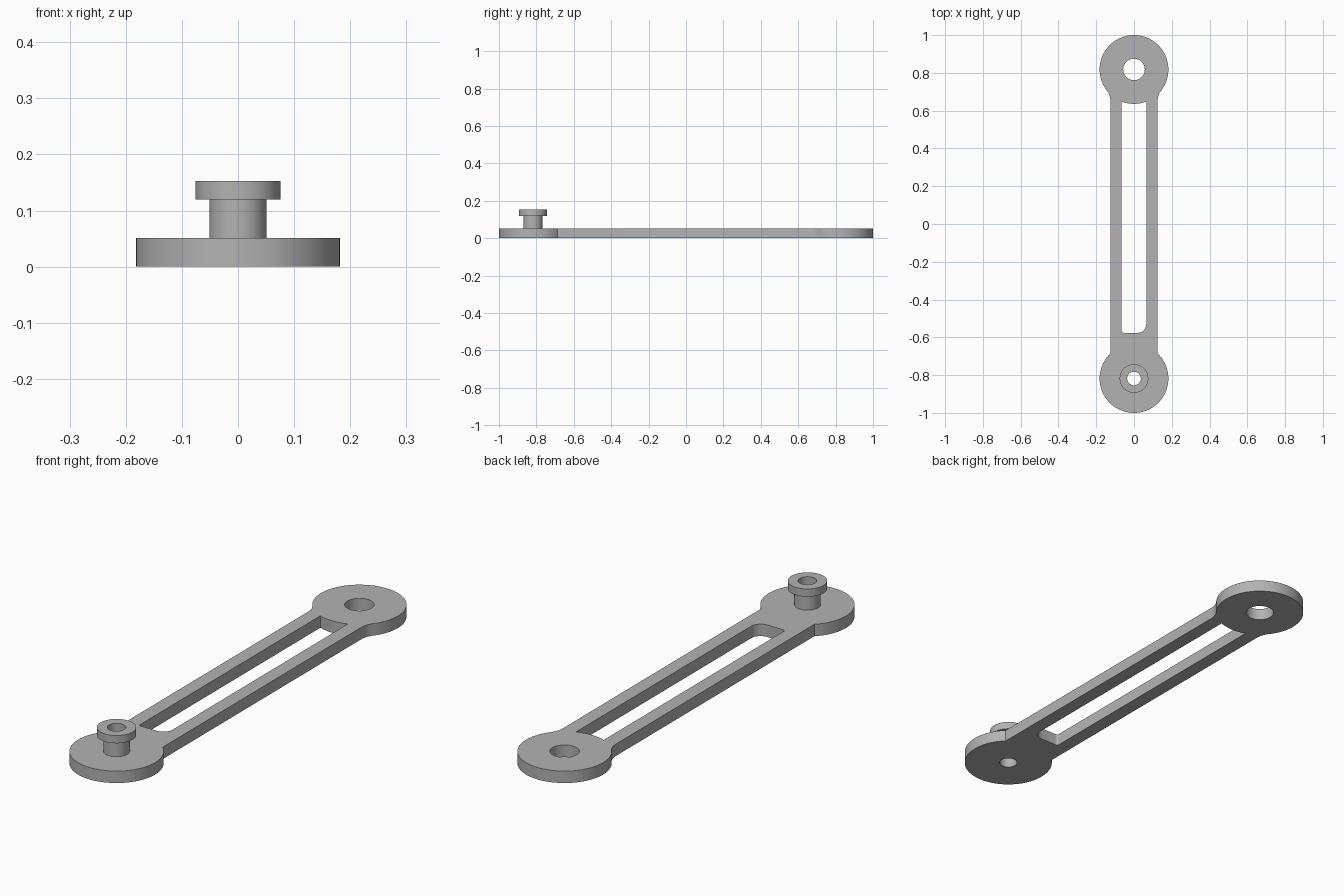
import bpy, bmesh
from math import sin, cos, pi, radians, sqrt, atan2, asin, acos

cube = bpy.data.objects.get("Cube")
if cube:
    bpy.data.objects.remove(cube)

THICK = 0.051       # plate thickness
END_Y = 0.818       # distance of each end disc from the middle
END_R = 0.182       # end disc radius
ARM = 0.125         # half width of the arm
SLOT = 0.065        # half width of the slot
SLOT_Y = -0.576     # closed end of the slot
FILLET = 0.09       # blend between arm and far disc
EYE_R = 0.057
BORE_R = 0.036

grey = bpy.data.materials.new("plain_grey")
grey.use_nodes = True
colour = (0.45, 0.45, 0.45, 1)
grey.diffuse_color = colour
grey.node_tree.nodes["Principled BSDF"].inputs["Base Color"].default_value = colour


def arc(cx, cy, r, a, b, n):
    return [(cx + r * cos(a + (b - a) * i / n), cy + r * sin(a + (b - a) * i / n))
            for i in range(n + 1)]


def circle(cy, r, n=64):
    return arc(0, cy, r, 0, 2 * pi, n)[:-1]


def finish(bm, name):
    bmesh.ops.recalc_face_normals(bm, faces=bm.faces[:])
    mesh = bpy.data.meshes.new(name)
    bm.to_mesh(mesh)
    bm.free()
    mesh.materials.append(grey)
    obj = bpy.data.objects.new(name, mesh)
    bpy.context.collection.objects.link(obj)
    bpy.ops.object.select_all(action='DESELECT')
    obj.select_set(True)
    bpy.context.view_layer.objects.active = obj
    bpy.ops.object.shade_smooth_by_angle(angle=radians(30))
    return obj


def plate(name, loops):
    """Fill the outline around its holes and extrude it upward."""
    bm = bmesh.new()
    for loop in loops:
        verts = [bm.verts.new((x, y, 0)) for x, y in loop]
        for a, b in zip(verts, verts[1:] + verts[:1]):
            bm.edges.new((a, b))
    bmesh.ops.triangle_fill(bm, use_beauty=True, edges=bm.edges[:], normal=(0, 0, 1))
    top = bmesh.ops.extrude_face_region(bm, geom=bm.faces[:], use_keep_orig=True)
    moved = [g for g in top["geom"] if isinstance(g, bmesh.types.BMVert)]
    bmesh.ops.translate(bm, verts=moved, vec=(0, 0, THICK))
    return finish(bm, name)


def lathe(name, profile, y, n=64):
    """Spin a closed profile of (radius, height) about a vertical axis."""
    bm = bmesh.new()
    rings = [[bm.verts.new((px, py, z)) for px, py in circle(y, r, n)] for r, z in profile]
    for lower, upper in zip(rings, rings[1:] + rings[:1]):
        for i in range(n):
            j = (i + 1) % n
            bm.faces.new((lower[i], lower[j], upper[j], upper[i]))
    return finish(bm, name)


# Right half of the outline, from the front tip to the back tip
corner = acos(ARM / END_R)
fx = ARM + FILLET
dy = sqrt((END_R + FILLET) ** 2 - fx ** 2)
tangent = atan2(dy, fx)
half = arc(0, -END_Y, END_R, -pi / 2, corner, 48)
half += arc(fx, END_Y - dy, FILLET, pi, pi - tangent, 12)
half += arc(0, END_Y, END_R, -tangent, pi / 2, 48)[1:]
outline = half + [(-x, y) for x, y in half[-2:0:-1]]

# Slot: one large and one small corner, bounded by the far disc
big, small = 0.045, 0.01
reach = asin(SLOT / END_R)
slot = arc(-SLOT + small, SLOT_Y + small, small, pi, 1.5 * pi, 6)
slot += arc(SLOT - big, SLOT_Y + big, big, 1.5 * pi, 2 * pi, 12)
slot += arc(0, END_Y, END_R, -pi / 2 + reach, -pi / 2 - reach, 12)

plate("link_plate", [outline, slot, circle(END_Y, EYE_R), circle(-END_Y, BORE_R)])

# Hollow pin with a flanged head
SHAFT_R, HEAD_R, HEAD_Z, TOP_Z = 0.051, 0.076, 0.12, 0.153
lathe("flanged_pin", [(BORE_R, THICK), (SHAFT_R, THICK), (SHAFT_R, HEAD_Z),
                      (HEAD_R, HEAD_Z), (HEAD_R, TOP_Z), (BORE_R, TOP_Z)], -END_Y)
